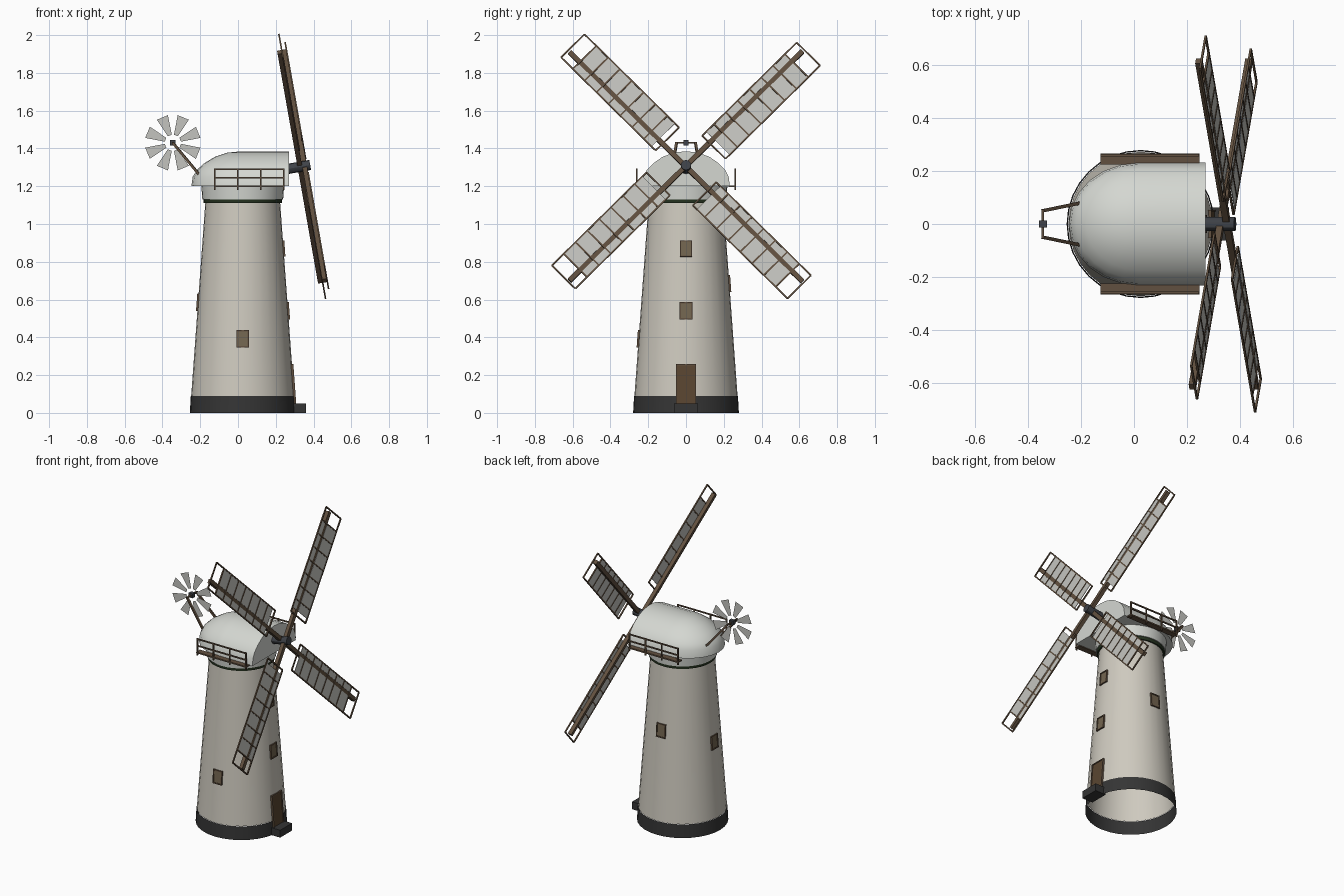
import bpy, bmesh
from math import sin, cos, pi, radians, atan2
from mathutils import Matrix, Vector

if "Cube" in bpy.data.objects:
    bpy.data.objects.remove(bpy.data.objects["Cube"])

CX = 0.025  # tower axis


def material(name, r, g, b):
    m = bpy.data.materials.new(name)
    m.diffuse_color = (r, g, b, 1)
    m.use_nodes = True
    m.node_tree.nodes["Principled BSDF"].inputs["Base Color"].default_value = m.diffuse_color
    return m


CREAM = material("cream", 0.62, 0.59, 0.52)
WHITE = material("off_white", 0.66, 0.68, 0.64)
DARK = material("dark", 0.035, 0.035, 0.035)
GREEN = material("dark_green", 0.02, 0.035, 0.015)
WOOD = material("wood", 0.12, 0.08, 0.05)
DOOR = material("door_brown", 0.1, 0.06, 0.03)
PANE = material("pane", 0.17, 0.13, 0.08)
CLOTH = material("cloth", 0.55, 0.55, 0.52)
IRON = material("iron", 0.05, 0.055, 0.065)


def finish(name, bm, mat, smooth=False):
    me = bpy.data.meshes.new(name)
    bm.to_mesh(me)
    bm.free()
    me.materials.append(mat)
    ob = bpy.data.objects.new(name, me)
    bpy.context.collection.objects.link(ob)
    if smooth:
        bpy.ops.object.select_all(action='DESELECT')
        ob.select_set(True)
        bpy.context.view_layer.objects.active = ob
        bpy.ops.object.shade_smooth_by_angle(angle=radians(30))
    return ob


def box(bm, lo, hi, M=Matrix()):
    lo, hi = Vector(lo), Vector(hi)
    bmesh.ops.create_cube(bm, size=1, matrix=M @ Matrix.Translation((lo + hi) / 2)
                          @ Matrix.Diagonal((*(hi - lo), 1)))


def beam(bm, a, b, t):
    a, b = Vector(a), Vector(b)
    M = Matrix.Translation(a) @ (b - a).to_track_quat('Z', 'Y').to_matrix().to_4x4()
    box(bm, (-t / 2, -t / 2, 0), (t / 2, t / 2, (b - a).length), M)


def lathe(name, profile, mat, closed=False, n=32):
    bm = bmesh.new()
    rings = [[bm.verts.new((CX + r * cos(2 * pi * i / n), r * sin(2 * pi * i / n), z))
              for i in range(n)] for r, z in profile]
    for a, b in zip(rings, rings[1:]):
        for i in range(n):
            j = (i + 1) % n
            bm.faces.new((a[i], a[j], b[j], b[i]))
    if closed:
        bm.faces.new(rings[0][::-1])
        bm.faces.new(rings[-1])
    return finish(name, bm, mat, True)


# Tower: open shell with dark base band, curb ring and drum
lathe("base_band", [(0.28, 0), (0.275, 0.09)], DARK)
lathe("tower", [(0.273, 0.09), (0.198, 1.115)], CREAM)
lathe("curb_ring", [(0.207, 1.11), (0.209, 1.13)], GREEN, True)
lathe("cap_drum", [(0.214, 1.13), (0.219, 1.2)], WHITE, True)

# Cap: arched barrel with a rounded rear
arch = [(0.232, 1.2), (0.226, 1.25), (0.208, 1.285), (0.175, 1.32),
        (0.125, 1.355), (0.065, 1.378), (0, 1.385)]
plan = [(0.27, 90)] + [(0.02, 90 + 15 * i) for i in range(13)] + [(0.27, 270)]
bm = bmesh.new()
cols = [[bm.verts.new((ax + 1.15 * r * cos(radians(a)), r * sin(radians(a)), z))
         for r, z in arch] for ax, a in plan]
for a, b in zip(cols, cols[1:]):
    for k in range(len(arch) - 1):
        bm.faces.new((a[k], b[k], b[k + 1], a[k + 1]))
bm.faces.new([c[0] for c in cols])
bm.faces.new(cols[0] + cols[-1][-2::-1])
bmesh.ops.remove_doubles(bm, verts=bm.verts, dist=1e-5)
bmesh.ops.recalc_face_normals(bm, faces=bm.faces)
finish("cap", bm, WHITE, True)

# Side galleries: deck, posts and two rails
for s, side in ((1, "back"), (-1, "front")):
    bm = bmesh.new()
    y0, y1 = sorted((s * 0.226, s * 0.266))
    box(bm, (-0.127, y0, 1.195), (0.247, y1, 1.204))
    y = s * 0.26
    for i in range(4):
        x = -0.122 + i * 0.121
        box(bm, (x - 0.004, y - 0.004, 1.18), (x + 0.004, y + 0.004, 1.295))
    for z in (1.245, 1.29):
        box(bm, (-0.126, y - 0.004, z - 0.004), (0.245, y + 0.004, z + 0.004))
    finish(side + "_gallery", bm, WOOD)


# Windows and door, laid on the sloping wall
def wall_matrix(angle, z):
    r = 0.28 - 0.082 * z / 1.115
    return (Matrix.Translation((CX, 0, 0)) @ Matrix.Rotation(radians(angle), 4, 'Z')
            @ Matrix.Translation((r, 0, z)) @ Matrix.Rotation(-atan2(0.082, 1.115), 4, 'Y'))


def opening(name, angle, z, w, h, mat):
    M = wall_matrix(angle, z)
    bm = bmesh.new()
    box(bm, (-0.02, -w / 2, -h / 2), (0.003, w / 2, h / 2), M)
    finish(name, bm, mat)
    bm = bmesh.new()
    t = 0.007
    for s in (-1, 1):
        box(bm, (-0.02, s * w / 2 - t / 2, -h / 2 - t / 2), (0.007, s * w / 2 + t / 2, h / 2 + t / 2), M)
    box(bm, (-0.02, -w / 2, h / 2 - t / 2), (0.007, w / 2, h / 2 + t / 2), M)
    box(bm, (-0.02, -w / 2, -h / 2 - t / 2), (0.007, w / 2, -h / 2 + t / 2), M)
    finish(name + "_frame", bm, WOOD)


opening("window_upper", 0, 0.87, 0.058, 0.08, PANE)
opening("window_lower", 0, 0.54, 0.06, 0.085, PANE)
opening("window_front", -90, 0.392, 0.06, 0.085, PANE)
opening("window_left", 180, 0.585, 0.06, 0.085, PANE)
opening("window_back", 90, 0.685, 0.06, 0.085, PANE)
opening("door", 0, 0.15, 0.1, 0.21, DOOR)
bm = bmesh.new()
box(bm, (0.28, -0.063, 0), (0.36, 0.063, 0.05))
finish("door_step", bm, DARK)

# Windshaft hub, axis tilted up ten degrees
T = radians(10)
N, Y, U = Vector((cos(T), 0, sin(T))), Vector((0, 1, 0)), Vector((-sin(T), 0, cos(T)))
HUB = Vector((0.34, 0, 1.305))
bm = bmesh.new()
M = Matrix.Translation(HUB - N * 0.027) @ N.to_track_quat('Z', 'Y').to_matrix().to_4x4()
bmesh.ops.create_cone(bm, cap_ends=True, segments=12, radius1=0.027, radius2=0.027,
                      depth=0.14, matrix=M)
finish("windshaft", bm, IRON, True)

# Four sails: stock, lattice frame and cloth; the two pairs cross one in front of the other
R0, R1, W0, W1, BAYS = 0.174, 0.882, -0.053, 0.122, 8
for i in range(4):
    a = radians(45 + 90 * i)
    d, p = Y * cos(a) + U * sin(a), Y * sin(a) - U * cos(a)
    M = Matrix((N, p, d)).transposed().to_4x4()
    M.translation = HUB + N * (0.025 if i % 2 == 0 else 0.0)
    bm = bmesh.new()
    box(bm, (-0.025, -0.013, 0), (0, 0.013, R1 - 0.01), M)
    finish(f"stock_{i + 1}", bm, WOOD)
    bm = bmesh.new()
    for y in (W0, W1):
        box(bm, (-0.004, y - 0.004, R0), (0.004, y + 0.004, R1), M)
    for k in range(BAYS + 1):
        z = R0 + (R1 - R0) * k / BAYS
        box(bm, (-0.004, W0, z - 0.004), (0.004, W1, z + 0.004), M)
    finish(f"sail_frame_{i + 1}", bm, WOOD)
    bm = bmesh.new()
    top = R0 + (R1 - R0) * (BAYS - 1) / BAYS
    for y0, y1 in ((W0, -0.012), (0.012, W1)):
        box(bm, (-0.0015, y0, R0 + 0.03), (0.0015, y1, top), M)
    finish(f"sail_cloth_{i + 1}", bm, CLOTH)

# Fantail: two struts, axle, hub and eight flat vanes
FX, FZ = -0.345, 1.43
bm = bmesh.new()
for s in (-1, 1):
    beam(bm, (-0.2, s * 0.08, 1.255), (FX, s * 0.05, FZ), 0.013)
beam(bm, (FX, -0.055, FZ), (FX, 0.055, FZ), 0.01)
finish("fantail_frame", bm, WOOD)
bm = bmesh.new()
box(bm, (FX - 0.015, -0.013, FZ - 0.015), (FX + 0.015, 0.013, FZ + 0.015))
finish("fantail_hub", bm, IRON)
bm = bmesh.new()
for i in range(8):
    R = Matrix.Translation((FX, 0, FZ)) @ Matrix.Rotation(radians(22.5 + 45 * i), 4, 'Y')
    bm.faces.new([bm.verts.new(R @ Vector((r, 0, w)))
                  for r, w in ((0.042, -0.011), (0.145, -0.032), (0.145, 0.032), (0.042, 0.011))])
finish("fantail_vanes", bm, CLOTH)
